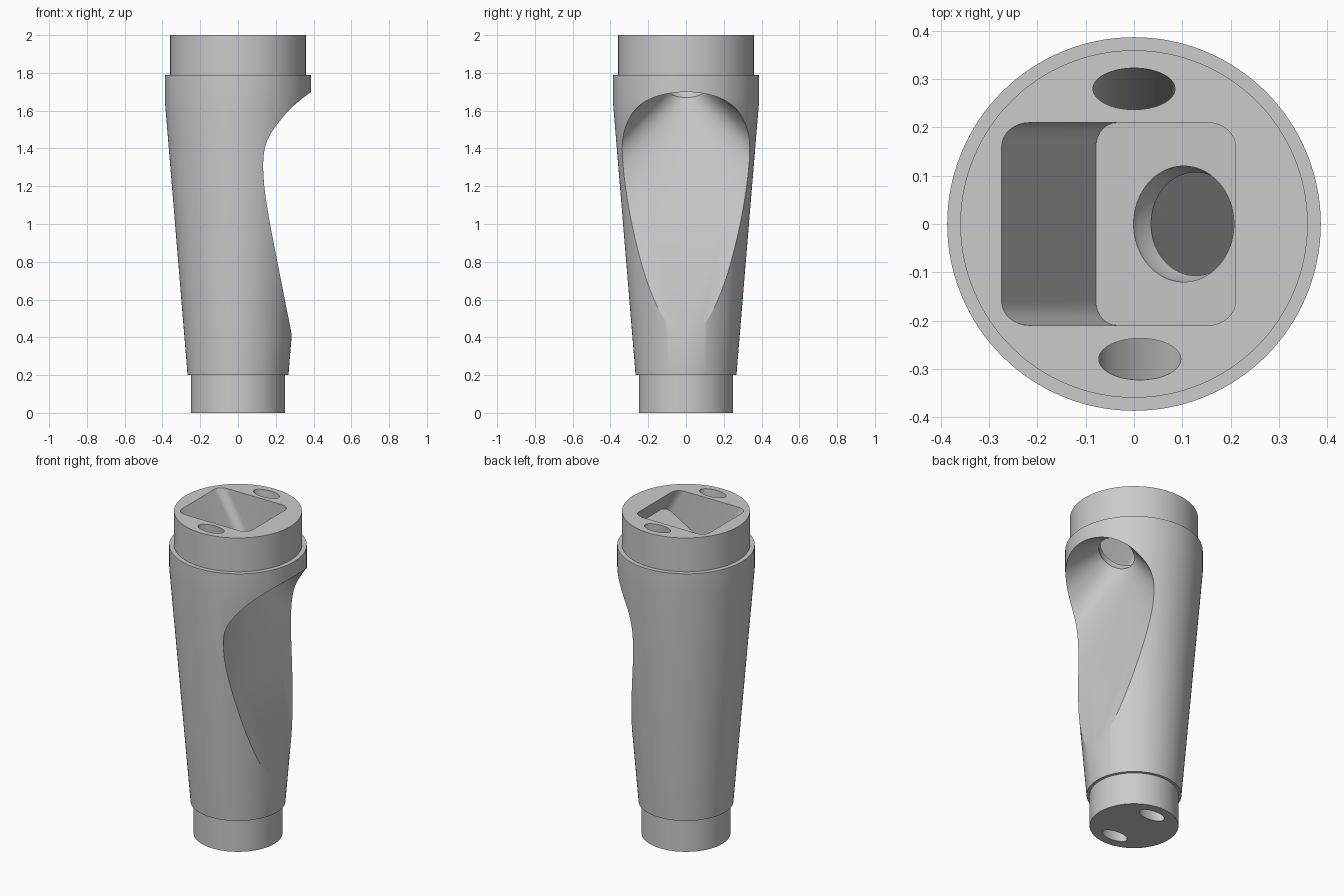
import bpy, bmesh, math
from mathutils import Vector

if "Cube" in bpy.data.objects:
    bpy.data.objects.remove(bpy.data.objects["Cube"])

N = 96
TAU = 2 * math.pi

grey = bpy.data.materials.new("light grey")
grey.diffuse_color = (0.6, 0.6, 0.6, 1)
grey.use_nodes = True
grey.node_tree.nodes["Principled BSDF"].inputs["Base Color"].default_value = grey.diffuse_color


def loft(name, rings):
    """Closed solid skinned through rings with equal point counts."""
    bm = bmesh.new()
    loops = [[bm.verts.new(p) for p in ring] for ring in rings]
    for a, b in zip(loops, loops[1:]):
        for i in range(len(a)):
            j = (i + 1) % len(a)
            bm.faces.new((a[i], a[j], b[j], b[i]))
    bm.faces.new(loops[0])
    bm.faces.new(loops[-1])
    bmesh.ops.recalc_face_normals(bm, faces=bm.faces)
    mesh = bpy.data.meshes.new(name)
    bm.to_mesh(mesh)
    bm.free()
    obj = bpy.data.objects.new(name, mesh)
    bpy.context.collection.objects.link(obj)
    mesh.materials.append(grey)
    return obj


def ellipse(cx, cy, z, rx, ry, n=N):
    return [(cx + rx * math.cos(TAU * i / n), cy + ry * math.sin(TAU * i / n), z)
            for i in range(n)]


# Tapered body with a spigot at each end
profile = [(0.25, 0), (0.25, 0.2), (0.267, 0.2), (0.387, 1.65),
           (0.387, 1.79), (0.36, 1.79), (0.36, 2)]
body = loft("tapered_body", [ellipse(0, 0, z, r, r, 128) for r, z in profile])

# Tilted frame shared by the pocket and the flared opening
tilt = math.radians(30)
origin = Vector((0.103, 0, 1.766))
along = Vector((math.sin(tilt), 0, -math.cos(tilt)))
across = Vector((math.cos(tilt), 0, math.sin(tilt)))
side = Vector((0, 1, 0))


def tilted(t, v, w):
    return origin + along * t + across * v + side * w


# Square pocket with rounded corners, sunk at a slant into the top
def rounded_square(t, half, r, steps=8):
    pts = []
    for k in range(4):
        cv = (half - r) * (1 if k in (0, 3) else -1)
        cw = (half - r) * (1 if k in (0, 1) else -1)
        for s in range(steps + 1):
            a = (k + s / steps) * math.pi / 2
            pts.append(tilted(t, cv + r * math.cos(a), cw + r * math.sin(a)))
    return pts


pocket = loft("pocket_cutter", [rounded_square(-0.7, 0.21, 0.05),
                                rounded_square(0, 0.21, 0.05)])


# Flared opening: round at the pocket floor, wide and flat-bottomed outside
def flare_ring(t, top, bottom, width, power):
    pts = []
    for i in range(N):
        c, s = math.cos(TAU * i / N), math.sin(TAU * i / N)
        n, height = (2, top) if c >= 0 else (power, bottom)
        v = math.copysign(abs(c) ** (2 / n), c) * height
        w = math.copysign(abs(s) ** (2 / n), s) * width
        pts.append(tilted(t, v, w))
    return pts


rings = [flare_ring(-0.02, 0.12, 0.12, 0.12, 2),
         flare_ring(0.015, 0.12, 0.12, 0.12, 2)]
for t, power in [(0.05, 2), (0.12, 2.4), (0.2, 2.7), (0.3, 3),
                 (0.45, 3.3), (0.7, 4), (1.6, 4)]:
    d = t - 0.05
    rings.append(flare_ring(t, 0.107 + 0.7 * d, 0.107 + 0.34 * d,
                            0.107 + d, power))
flare = loft("flare_cutter", rings)

# Two slanted oval channels running from top to bottom
cutters = [pocket, flare]
for s, x in ((1, 0.0), (-1, 0.012)):
    ends = [ellipse(x, s * (0.155 + 0.0625 * z), z, 0.085, 0.043)
            for z in (-0.1, 2.1)]
    cutters.append(loft("channel_cutter", ends))

# Cut everything out of the body
bpy.context.view_layer.objects.active = body
body.select_set(True)
for cutter in cutters:
    mod = body.modifiers.new("cut", 'BOOLEAN')
    mod.operation = 'DIFFERENCE'
    mod.solver = 'EXACT'
    mod.object = cutter
    bpy.ops.object.modifier_apply(modifier=mod.name)
    bpy.data.objects.remove(cutter)

bpy.ops.object.shade_smooth_by_angle(angle=math.radians(25))
